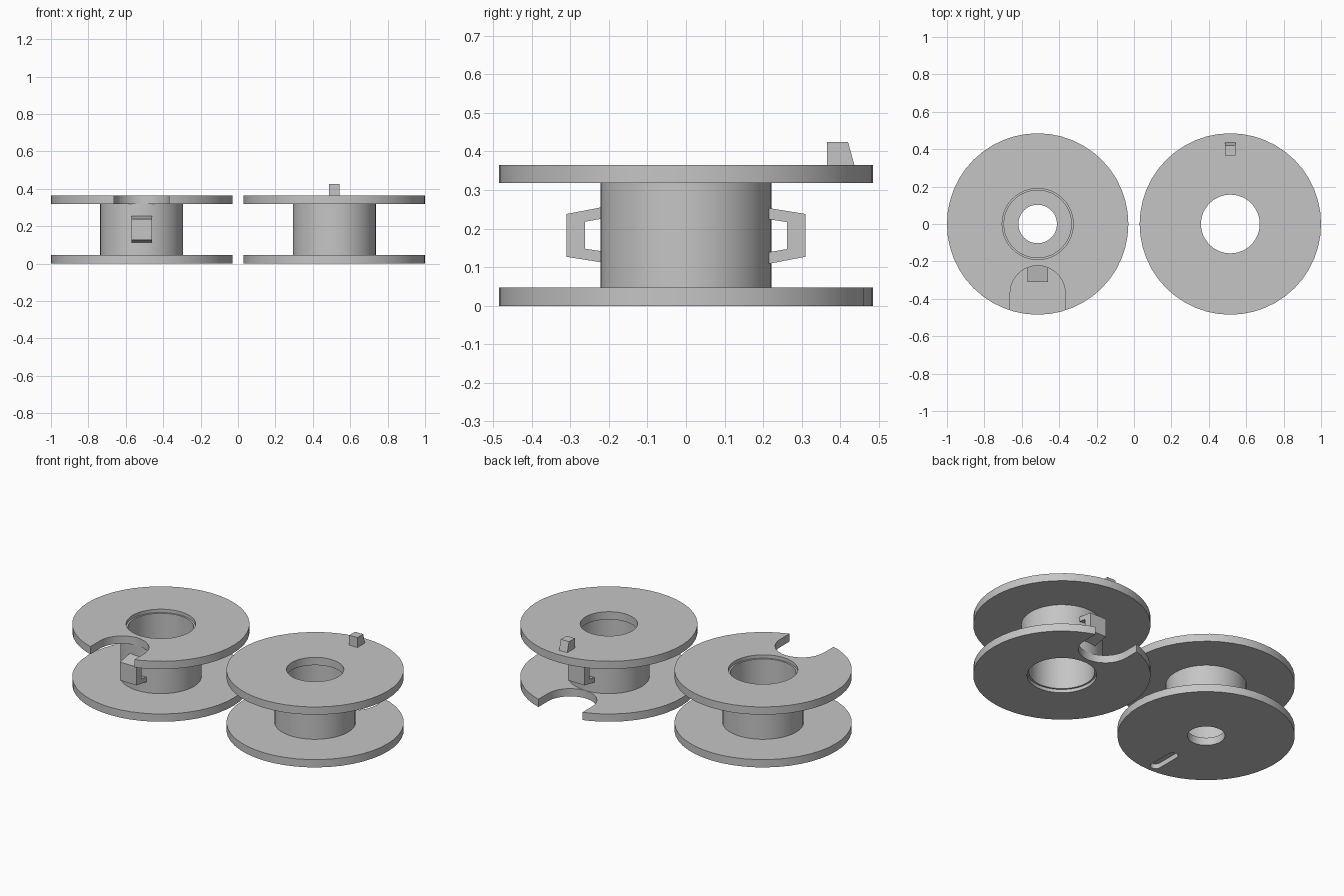
import bpy, bmesh, math
from mathutils import Matrix, Vector

if "Cube" in bpy.data.objects:
    bpy.data.objects.remove(bpy.data.objects["Cube"])

SEGMENTS = 48
HEIGHT, FLANGE = 0.365, 0.047
RADIUS, HUB = 0.485, 0.222

grey = bpy.data.materials.new("plain grey")
grey.use_nodes = True
colour = (0.56, 0.56, 0.56, 1)
grey.diffuse_color = colour
grey.node_tree.nodes["Principled BSDF"].inputs["Base Color"].default_value = colour


def finish(name, bm, matrix):
    bmesh.ops.transform(bm, matrix=matrix, verts=bm.verts)
    bmesh.ops.recalc_face_normals(bm, faces=bm.faces)
    mesh = bpy.data.meshes.new(name)
    bm.to_mesh(mesh)
    bm.free()
    mesh.materials.append(grey)
    obj = bpy.data.objects.new(name, mesh)
    bpy.context.collection.objects.link(obj)
    return obj


def activate(obj):
    bpy.ops.object.select_all(action="DESELECT")
    obj.select_set(True)
    bpy.context.view_layer.objects.active = obj


def lathe(name, profile, matrix):
    """Closed ring swept from an (r, z) profile."""
    bm = bmesh.new()
    rings = []
    for i in range(SEGMENTS):
        a = math.tau * i / SEGMENTS
        rings.append([bm.verts.new((r * math.cos(a), r * math.sin(a), z)) for r, z in profile])
    n = len(profile)
    for i in range(SEGMENTS):
        p, q = rings[i], rings[(i + 1) % SEGMENTS]
        for j in range(n):
            k = (j + 1) % n
            bm.faces.new((p[j], q[j], q[k], p[k]))
    return finish(name, bm, matrix)


def prism(name, points, offset, matrix):
    """Flat outline pushed along an offset."""
    bm = bmesh.new()
    face = bm.faces.new([bm.verts.new(p) for p in points])
    new = bmesh.ops.extrude_face_region(bm, geom=[face], use_keep_orig=True)["geom"]
    verts = [v for v in new if isinstance(v, bmesh.types.BMVert)]
    bmesh.ops.translate(bm, vec=Vector(offset), verts=verts)
    return finish(name, bm, matrix)


def arc(y, r, start, z, steps=24):
    """Half circle centred on x = 0, running counter-clockwise."""
    angles = [start + math.pi * i / steps for i in range(steps + 1)]
    return [(r * math.cos(a), y + r * math.sin(a), z) for a in angles]


def cut(obj, cutter):
    cutter.hide_render = True
    mod = obj.modifiers.new("cut", "BOOLEAN")
    mod.operation, mod.solver, mod.object = "DIFFERENCE", "EXACT", cutter
    activate(obj)
    bpy.ops.object.modifier_apply(modifier=mod.name)
    bpy.data.objects.remove(cutter)


def make_spool(side, bore, matrix):
    """Half with an open recessed end, a notched flange and a thread hook."""
    body = lathe(side + "_spool", [
        (bore, 0), (RADIUS, 0), (RADIUS, FLANGE), (HUB, FLANGE),
        (HUB, HEIGHT - FLANGE), (RADIUS, HEIGHT - FLANGE), (RADIUS, HEIGHT),
        (0.19, HEIGHT), (0.19, HEIGHT - 0.02), (0.18, HEIGHT - 0.02),
        (0.18, FLANGE), (bore, FLANGE)], matrix)
    # U-shaped notch through the open flange
    outline = arc(-0.37, 0.147, 0, 0.28) + [(-0.147, -0.6, 0.28), (0.147, -0.6, 0.28)]
    cut(body, prism("notch_cutter", outline, (0, 0, 0.14), matrix))
    # C-shaped hook on the hub
    prism(side + "_thread_hook", [(-0.055, y, z) for y, z in (
        (-0.21, 0.257), (-0.31, 0.238), (-0.31, 0.127), (-0.21, 0.111),
        (-0.21, 0.14), (-0.262, 0.148), (-0.262, 0.218), (-0.21, 0.227))],
        (0.11, 0, 0), matrix)
    return body


# Right spool stands upright, left spool is the same turned over
upright = Matrix.Translation((-0.515, 0, 0))
turned = Matrix.Translation((0.515, 0, HEIGHT)) @ Matrix.Rotation(math.pi, 4, "X")
right_spool = make_spool("right", 0.103, upright)
left_spool = make_spool("left", 0.157, turned)

# Blind rounded slot under the right spool
slot = arc(-0.285, 0.03, 0, -0.05, 10) + arc(-0.43, 0.03, math.pi, -0.05, 10)
cut(right_spool, prism("slot_cutter", slot, (0, 0, 0.08), upright))

# Wedge peg on top of the left spool
prism("locking_peg", [(0.487, y, z) for y, z in (
    (0.365, 0.36), (0.438, 0.36), (0.42, 0.425), (0.365, 0.425))],
    (0.055, 0, 0), Matrix.Identity(4))

for obj in (right_spool, left_spool):
    activate(obj)
    bpy.ops.object.shade_smooth_by_angle(angle=math.radians(30))
